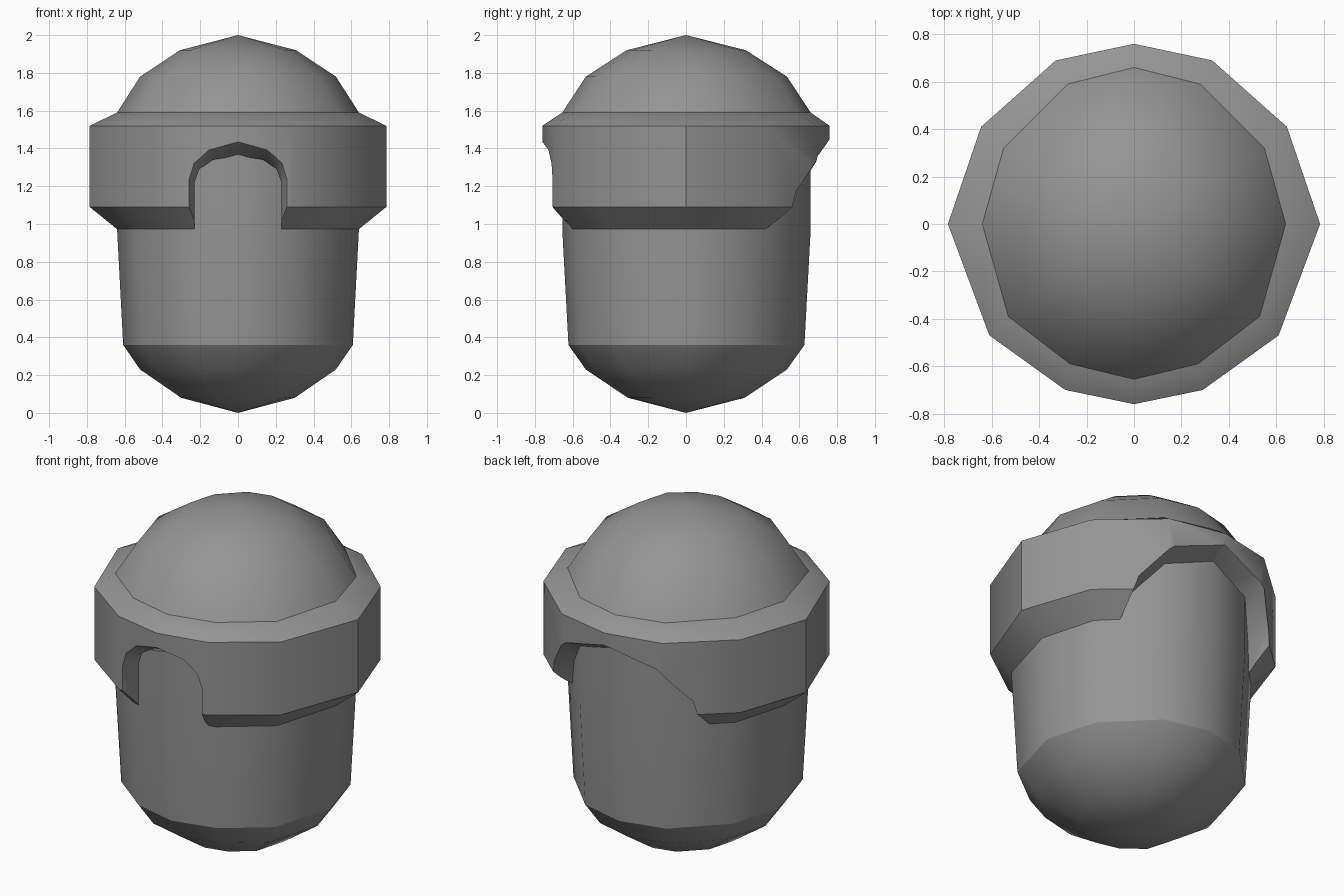
import bpy, bmesh, math

cube = bpy.data.objects.get("Cube")
if cube:
    bpy.data.objects.remove(cube)

grey = bpy.data.materials.new("stone grey")
grey.use_nodes = True
grey.diffuse_color = (0.3, 0.3, 0.3, 1)
grey.node_tree.nodes["Principled BSDF"].inputs["Base Color"].default_value = (0.3, 0.3, 0.3, 1)


def mirrored(half):
    """Close a half outline (back to front, x >= 0) across x = 0."""
    return half + [(-x, y) for x, y in reversed(half) if x > 0]


BODY = mirrored([(0, .66), (.28, .59), (.55, .32), (.64, 0), (.53, -.39), (.27, -.59), (0, -.655)])
BAND = mirrored([(0, .76), (.33, .69), (.645, .41), (.785, 0), (.61, -.47), (.29, -.7), (0, -.76)])


def scaled(outline, s, z):
    return [(x * s, y * s, z) for x, y in outline]


def loft(name, rings, tip=None, capped=False):
    """Skin a stack of rings, optionally closing with a tip point or flat caps."""
    bm = bmesh.new()
    rows = [[bm.verts.new(p) for p in ring] for ring in rings]
    n = len(rows[0])
    for a, b in zip(rows, rows[1:]):
        for i in range(n):
            j = (i + 1) % n
            bm.faces.new((a[i], a[j], b[j], b[i]))
    if tip is not None:
        apex = bm.verts.new((0, 0, tip))
        for i in range(n):
            bm.faces.new((rows[-1][i], rows[-1][(i + 1) % n], apex))
    if capped:
        bm.faces.new(rows[0])
        bm.faces.new(rows[-1])
    bmesh.ops.recalc_face_normals(bm, faces=bm.faces)
    # Open shells: make every face point away from the middle of the part
    if not capped:
        mid = sum(v.co.z for v in bm.verts) / len(bm.verts)
        for f in bm.faces:
            c = f.calc_center_median()
            c.z -= mid
            if f.normal.dot(c) < 0:
                f.normal_flip()
    mesh = bpy.data.meshes.new(name)
    bm.to_mesh(mesh)
    bm.free()
    mesh.materials.append(grey)
    obj = bpy.data.objects.new(name, mesh)
    bpy.context.collection.objects.link(obj)
    return obj


def activate(obj):
    bpy.ops.object.select_all(action='DESELECT')
    obj.select_set(True)
    bpy.context.view_layer.objects.active = obj


def smooth(obj, degrees):
    activate(obj)
    bpy.ops.object.shade_smooth_by_angle(angle=math.radians(degrees))


def arch(width, spring, top, y, power):
    """Arched doorway outline standing in the plane y."""
    pts = [(width, .85)]
    for k in range(7):
        a = math.pi * k / 6
        c, s = math.cos(a), math.sin(a)
        pts.append((math.copysign(width * abs(c) ** power, c), spring + (top - spring) * s))
    pts.append((-width, .85))
    return [(x, y, z) for x, z in pts]


def cut(target, rings):
    """Carve a flared archway out of the target."""
    cutter = loft("arch_cutter", rings, capped=True)
    cutter.hide_render = True
    mod = target.modifiers.new("archway", 'BOOLEAN')
    mod.object = cutter
    mod.operation = 'DIFFERENCE'
    mod.solver = 'EXACT'
    activate(target)
    bpy.ops.object.modifier_apply(modifier=mod.name)
    bpy.data.objects.remove(cutter)


# Tapered body, rounded underside and domed top share one outline
body = loft("body", [scaled(BODY, .95, .36), scaled(BODY, 1, .97), scaled(BODY, 1, 1.59)])
base = loft("rounded_base", [scaled(BODY, .95, .36), scaled(BODY, .81, .23), scaled(BODY, .47, .08)], tip=0)
dome = loft("dome", [scaled(BODY, 1, 1.59), scaled(BODY, .81, 1.78), scaled(BODY, .48, 1.92)], tip=2)

# Wide band with bevelled lower edge and sloping upper rim
band = loft("band", [scaled(BODY, .995, .97), scaled(BAND, 1, 1.09), scaled(BAND, 1, 1.52),
                     scaled(BODY, 1, 1.59)], capped=True)

# Narrow archway in front, broad one behind
cut(band, [arch(.23, 1.22, 1.36, -.4, .8), arch(.23, 1.22, 1.36, -.64, .8), arch(.3, 1.26, 1.46, -.8, .8)])
cut(band, [arch(.45, .97, 1.26, .2, .9), arch(.45, .97, 1.26, .42, .9), arch(.6, 1.03, 1.47, .8, .9)])

for part in (body, base, dome):
    smooth(part, 50)
smooth(band, 36)
